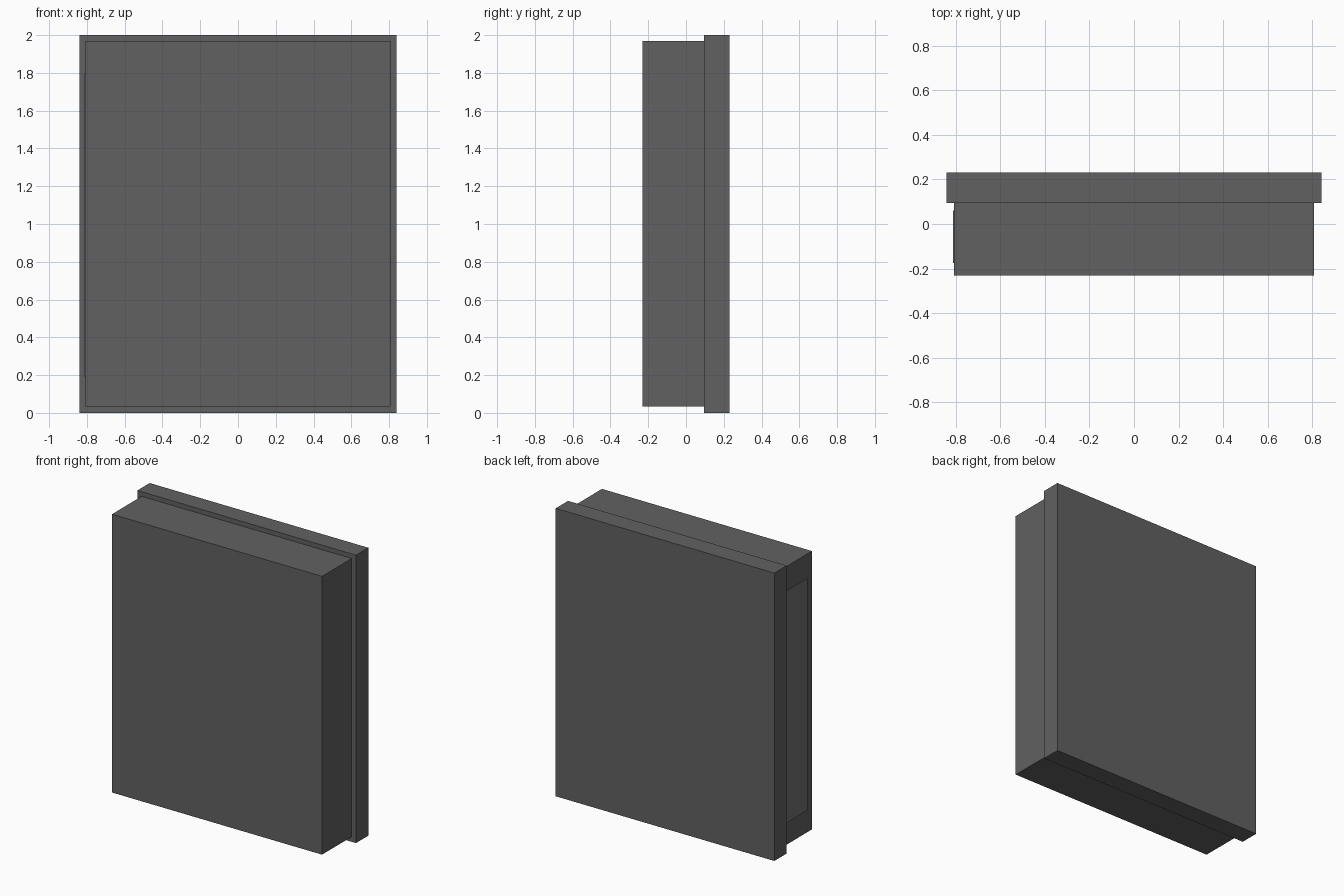
import bpy

if "Cube" in bpy.data.objects:
    bpy.data.objects.remove(bpy.data.objects["Cube"])


def material(name, v):
    m = bpy.data.materials.new(name)
    m.diffuse_color = (v, v, v, 1)
    m.use_nodes = True
    m.node_tree.nodes["Principled BSDF"].inputs["Base Color"].default_value = m.diffuse_color
    return m


def box(name, lo, hi, mat):
    """Axis-aligned box between two opposite corners."""
    bpy.ops.mesh.primitive_cube_add(
        size=1, location=[(a + b) / 2 for a, b in zip(lo, hi)])
    ob = bpy.context.object
    ob.name = name
    ob.scale = [b - a for a, b in zip(lo, hi)]
    bpy.ops.object.transform_apply(location=False, rotation=False, scale=True)
    ob.data.materials.append(mat)
    return ob


dark = material("dark_grey", 0.12)
panel = material("panel_grey", 0.16)

# Wide slab at the back, full height
box("back_slab", (-0.84, 0.095, 0), (0.84, 0.23, 2), dark)

# Slightly smaller body in front of it
box("front_body", (-0.807, -0.23, 0.035), (0.807, 0.095, 1.968), dark)

# Thin raised panel on the left side of the body
box("side_panel", (-0.812, -0.175, 0.19), (-0.80, 0.06, 1.80), panel)
